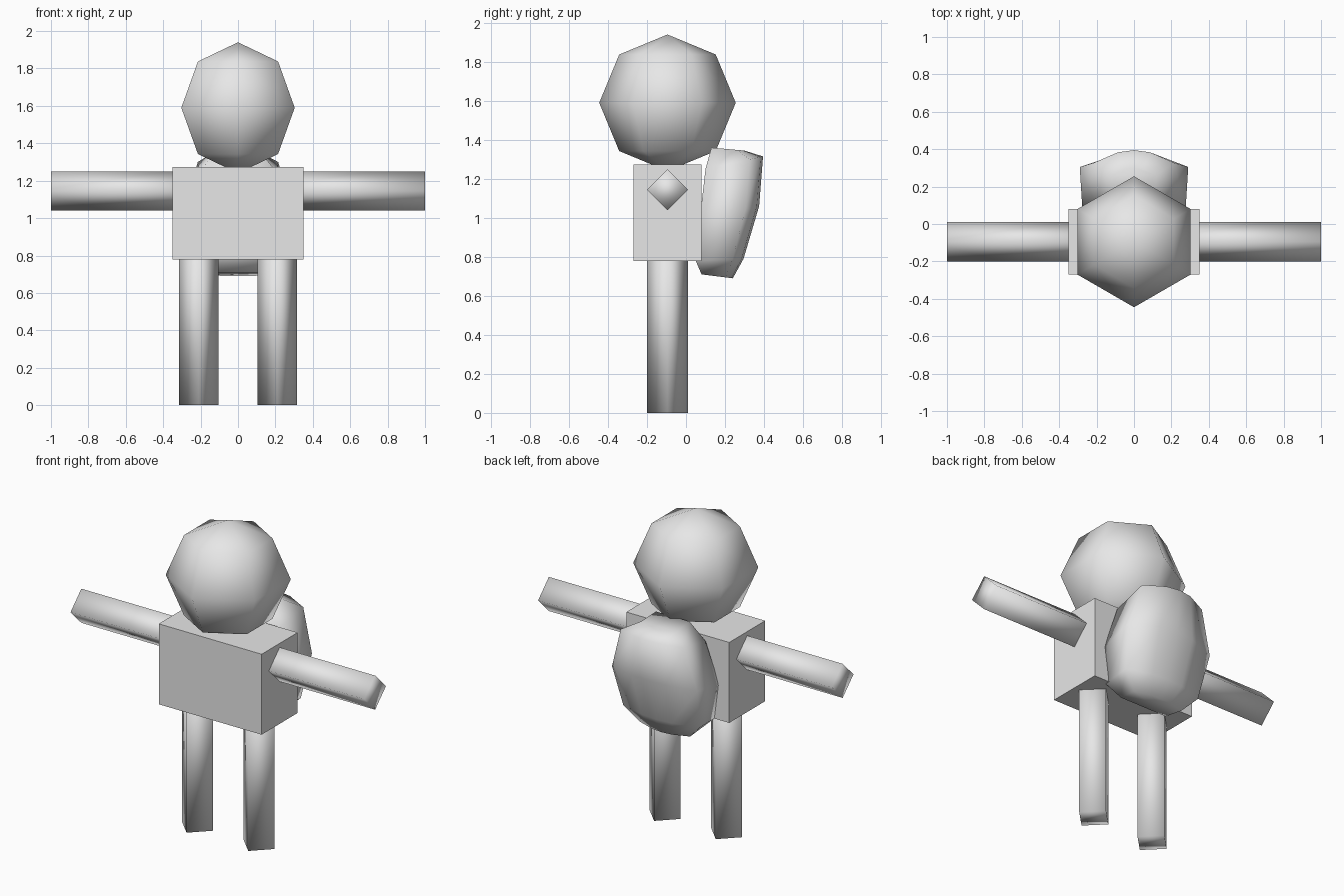
import bpy, bmesh, math
from mathutils import Matrix, Vector

if "Cube" in bpy.data.objects:
    bpy.data.objects.remove(bpy.data.objects["Cube"])

grey = bpy.data.materials.new("plain_grey")
grey.diffuse_color = (0.8, 0.8, 0.8, 1)
grey.use_nodes = True
grey.node_tree.nodes["Principled BSDF"].inputs["Base Color"].default_value = grey.diffuse_color


def finish(name, bm, smooth=True):
    bmesh.ops.recalc_face_normals(bm, faces=bm.faces[:])
    for f in bm.faces:
        f.smooth = smooth
    me = bpy.data.meshes.new(name)
    bm.to_mesh(me)
    bm.free()
    me.materials.append(grey)
    ob = bpy.data.objects.new(name, me)
    bpy.context.collection.objects.link(ob)
    return ob


def limb(name, start, end, radius=0.105):
    """Four-sided bar with its corners on the main axes."""
    a, b = Vector(start), Vector(end)
    turn = Matrix.Rotation(math.pi / 2, 4, 'Y') if abs(b.x - a.x) > 0.01 else Matrix()
    bm = bmesh.new()
    bmesh.ops.create_cone(bm, cap_ends=True, segments=4, radius1=radius,
                          radius2=radius, depth=(b - a).length,
                          matrix=Matrix.Translation((a + b) / 2) @ turn)
    finish(name, bm)


# Torso: plain flat box
bm = bmesh.new()
bmesh.ops.create_cube(bm, size=1, matrix=Matrix.Translation((0, -0.095, 1.027))
                      @ Matrix.Diagonal((0.70, 0.35, 0.495, 1)))
finish("torso", bm, smooth=False)

# Head: coarse ball with six sides
bm = bmesh.new()
bmesh.ops.create_uvsphere(bm, u_segments=6, v_segments=4, radius=0.35,
                          matrix=Matrix.Translation((0, -0.095, 1.59)))
finish("head", bm)

# Arms and legs
for side, s in (("left", -1), ("right", 1)):
    limb(side + "_arm", (0.1 * s, -0.095, 1.145), (s, -0.095, 1.145))
    limb(side + "_leg", (0.21 * s, -0.095, 0), (0.21 * s, -0.095, 0.95))

# Backpack: tilted stack of rings (half width, front y, front z, back y, back z)
levels = [(0.17, 0.08, 0.71, 0.24, 0.69),
          (0.26, 0.05, 0.78, 0.295, 0.79),
          (0.29, 0.07, 0.99, 0.375, 1.06),
          (0.215, 0.10, 1.25, 0.395, 1.315),
          (0.12, 0.13, 1.36, 0.30, 1.345)]
# Half section: share of width, share of depth
section = [(0.95, 0), (1, 0.77), (0.4, 0.96), (0, 1), (-0.4, 0.96), (-1, 0.77), (-0.95, 0)]
bm = bmesh.new()
rings = []
for w, yf, zf, yb, zb in levels:
    rings.append([bm.verts.new((w * u, yf + (yb - yf) * v, zf + (zb - zf) * v))
                  for u, v in section])
n = len(section)
for lo, hi in zip(rings, rings[1:]):
    for i in range(n):
        j = (i + 1) % n
        bm.faces.new((lo[i], lo[j], hi[j], hi[i]))
bm.faces.new(rings[0])
bm.faces.new(rings[-1])
finish("backpack", bm)
